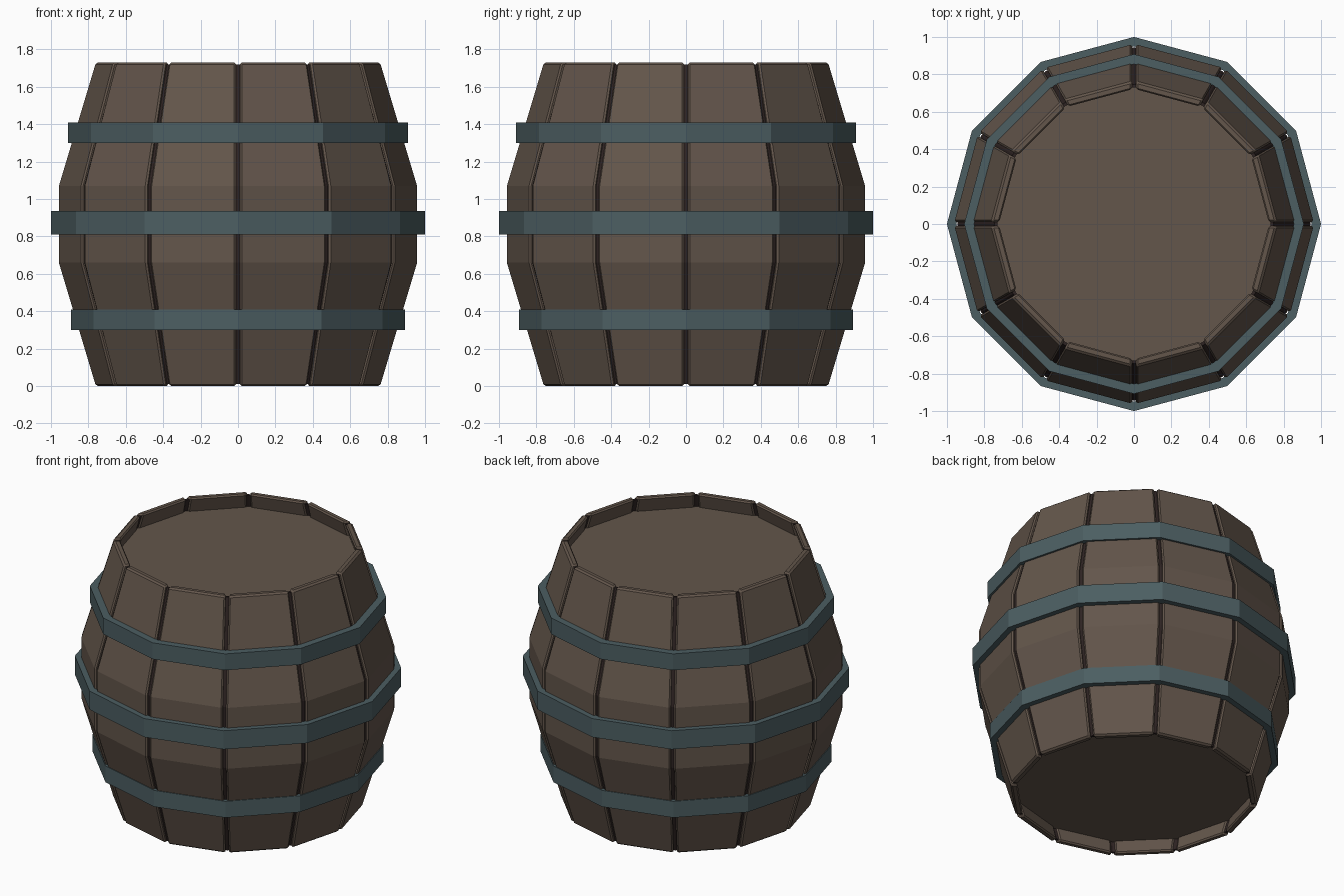
import bpy, bmesh, math

if "Cube" in bpy.data.objects:
    bpy.data.objects.remove(bpy.data.objects["Cube"])

SIDES = 12
# barrel outline: (corner radius, height)
OUTLINE = [(0.765, 0.0), (0.963, 0.66), (0.963, 1.07), (0.765, 1.73)]
THICK = 0.045


def material(name, rgb):
    m = bpy.data.materials.new(name)
    m.diffuse_color = (*rgb, 1)
    m.use_nodes = True
    m.node_tree.nodes["Principled BSDF"].inputs["Base Color"].default_value = m.diffuse_color
    return m


WOOD = material("brown wood", (0.125, 0.092, 0.070))
DARK = material("dark groove", (0.027, 0.017, 0.016))
METAL = material("blue grey metal", (0.072, 0.112, 0.122))


def finish(name, bm, mat):
    bmesh.ops.recalc_face_normals(bm, faces=bm.faces)
    me = bpy.data.meshes.new(name)
    bm.to_mesh(me)
    bm.free()
    me.materials.append(mat)
    ob = bpy.data.objects.new(name, me)
    bpy.context.collection.objects.link(ob)
    return ob


def lathe(name, loop, mat):
    """Turn a closed (radius, z) loop into a twelve-sided ring."""
    bm = bmesh.new()
    rings = []
    for i in range(SIDES):
        a = 2 * math.pi * i / SIDES
        rings.append([bm.verts.new((r * math.cos(a), r * math.sin(a), z)) for r, z in loop])
    n = len(loop)
    for i in range(SIDES):
        p, q = rings[i], rings[(i + 1) % SIDES]
        for j in range(n):
            k = (j + 1) % n
            bm.faces.new((p[j], q[j], q[k], p[k]))
    return finish(name, bm, mat)


def stave(name, angle):
    """One bent board between two corners of the barrel."""
    half = math.pi / SIDES
    c, s = math.cos(angle), math.sin(angle)
    bm = bmesh.new()
    rows = []
    for r, z in OUTLINE:
        row = []
        for rad, side in ((r, -1), (r, 1), (r - THICK, 1), (r - THICK, -1)):
            d = rad * math.cos(half)
            t = side * (rad * math.sin(half) - 0.011)
            row.append(bm.verts.new((d * c - t * s, d * s + t * c, z)))
        rows.append(row)
    for p, q in zip(rows, rows[1:]):
        for j in range(4):
            k = (j + 1) % 4
            bm.faces.new((p[j], p[k], q[k], q[j]))
    bm.faces.new(rows[0])
    bm.faces.new(rows[-1])
    ob = finish(name, bm, WOOD)
    bev = ob.modifiers.new("edge bevel", 'BEVEL')
    bev.width = 0.01
    bev.segments = 1
    bev.limit_method = 'ANGLE'
    bev.angle_limit = math.radians(40)


# staves
for i in range(SIDES):
    stave(f"stave_{i + 1}", 2 * math.pi * (i + 0.5) / SIDES)

# dark lining seen in the grooves between staves
ends = [(r, min(max(z, 0.012), 1.718)) for r, z in OUTLINE]
lining = [(r - 0.018, z) for r, z in ends] + [(r - 0.034, z) for r, z in reversed(ends)]
lathe("groove_lining", lining, DARK)

# recessed heads
for name, z in (("top_head", 1.60), ("bottom_head", 0.13)):
    bm = bmesh.new()
    bmesh.ops.create_cone(bm, cap_ends=True, segments=SIDES, radius1=0.765,
                          radius2=0.765, depth=0.06)
    # put the corners on the barrel's corners and lift into place
    for v in bm.verts:
        v.co.z += z
    finish(name, bm, WOOD)

# metal hoops: name, outer radius, inner radius, bottom, top
for name, ro, ri, z0, z1 in (("lower_hoop", 0.893, 0.84, 0.30, 0.41),
                             ("middle_hoop", 1.0, 0.95, 0.81, 0.935),
                             ("upper_hoop", 0.908, 0.855, 1.30, 1.41)):
    lathe(name, [(ro, z0), (ro, z1), (ri, z1), (ri, z0)], METAL)
